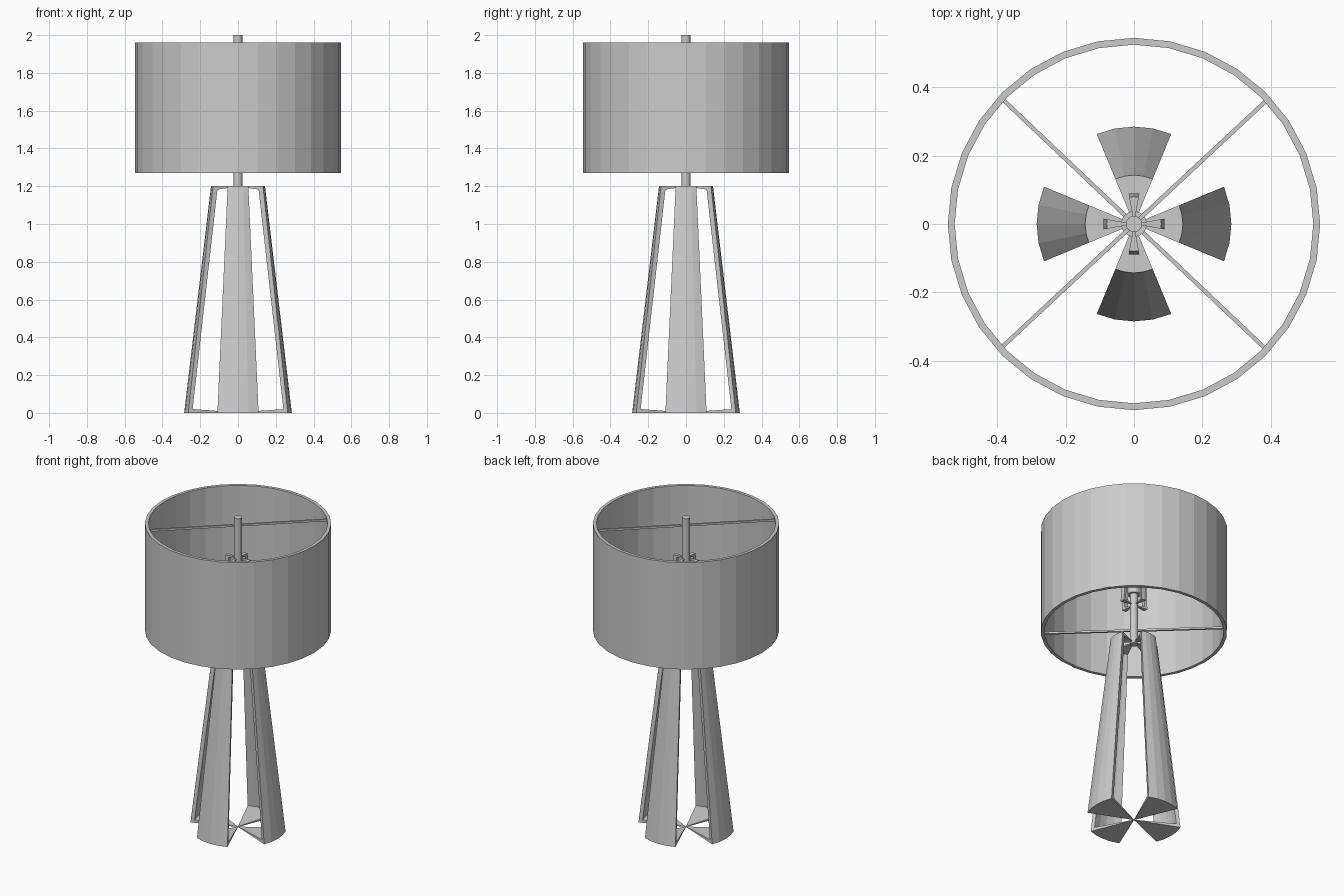
import bpy, bmesh
from math import sin, cos, pi, radians
from mathutils import Matrix

if "Cube" in bpy.data.objects:
    bpy.data.objects.remove(bpy.data.objects["Cube"])


def finish(name, bm):
    bmesh.ops.remove_doubles(bm, verts=bm.verts, dist=1e-5)
    bmesh.ops.recalc_face_normals(bm, faces=bm.faces)
    me = bpy.data.meshes.new(name)
    bm.to_mesh(me)
    bm.free()
    ob = bpy.data.objects.new(name, me)
    bpy.context.collection.objects.link(ob)
    return ob


def sweep(name, profile, a0, a1, steps, closed=False):
    """Turn a closed (radius, z) profile about z, from angle a0 to a1."""
    bm = bmesh.new()
    rings = []
    for i in range(steps + 1):
        a = a0 + (a1 - a0) * i / steps
        rings.append([bm.verts.new((r * cos(a), r * sin(a), z)) for r, z in profile])
    n = len(profile)
    for p, q in zip(rings, rings[1:]):
        for j in range(n):
            k = (j + 1) % n
            if profile[j][0] == 0 and profile[k][0] == 0:
                continue
            bm.faces.new((p[j], p[k], q[k], q[j]))
    if not closed:
        bm.faces.new(rings[0])
        bm.faces.new(rings[-1])
    return finish(name, bm)


def c_panel(name, angle, half, rb, rt, z0, z1, t, steps):
    """Curved panel with thin wedge caps reaching the axis at both ends."""
    e = t * 0.1
    prof = [(0, z0), (rb, z0), (rt, z1), (0, z1), (0, z1 - e),
            (rt - t, z1 - t * 0.7), (rb - t, z0 + t * 0.8), (0, z0 + e)]
    return sweep(name, prof, angle - half, angle + half, steps)


def cylinder(name, r, z0, z1, seg):
    bm = bmesh.new()
    bmesh.ops.create_cone(bm, cap_ends=True, segments=seg, radius1=r, radius2=r,
                          depth=z1 - z0, matrix=Matrix.Translation((0, 0, (z0 + z1) / 2)))
    return finish(name, bm)


def bar(name, angle, z):
    bm = bmesh.new()
    m = (Matrix.Translation((0, 0, z)) @ Matrix.Rotation(angle, 4, 'Z')
         @ Matrix.Diagonal((1.065, 0.012, 0.012, 1)))
    bmesh.ops.create_cube(bm, size=1, matrix=m)
    return finish(name, bm)


# drum shade
sweep("shade", [(0.525, 1.27), (0.545, 1.27), (0.545, 1.96), (0.525, 1.96)],
      0, 2 * pi, 32, closed=True)

# one cross bar at each rim
bar("upper_shade_bar", radians(43), 1.948)
bar("lower_shade_bar", radians(-43.5), 1.28)

# centre rod and socket hub
cylinder("rod", 0.024, 1.185, 2.0, 16)
cylinder("socket_hub", 0.038, 1.52, 1.68, 16)

# four tapered legs and four small brackets inside the shade
for i in range(4):
    a = i * pi / 2
    c_panel(f"leg_{i + 1}", a, pi / 8, 0.285, 0.143, 0, 1.2, 0.025, 4)
    c_panel(f"socket_bracket_{i + 1}", a, radians(10), 0.09, 0.08, 1.45, 1.74, 0.018, 2)
